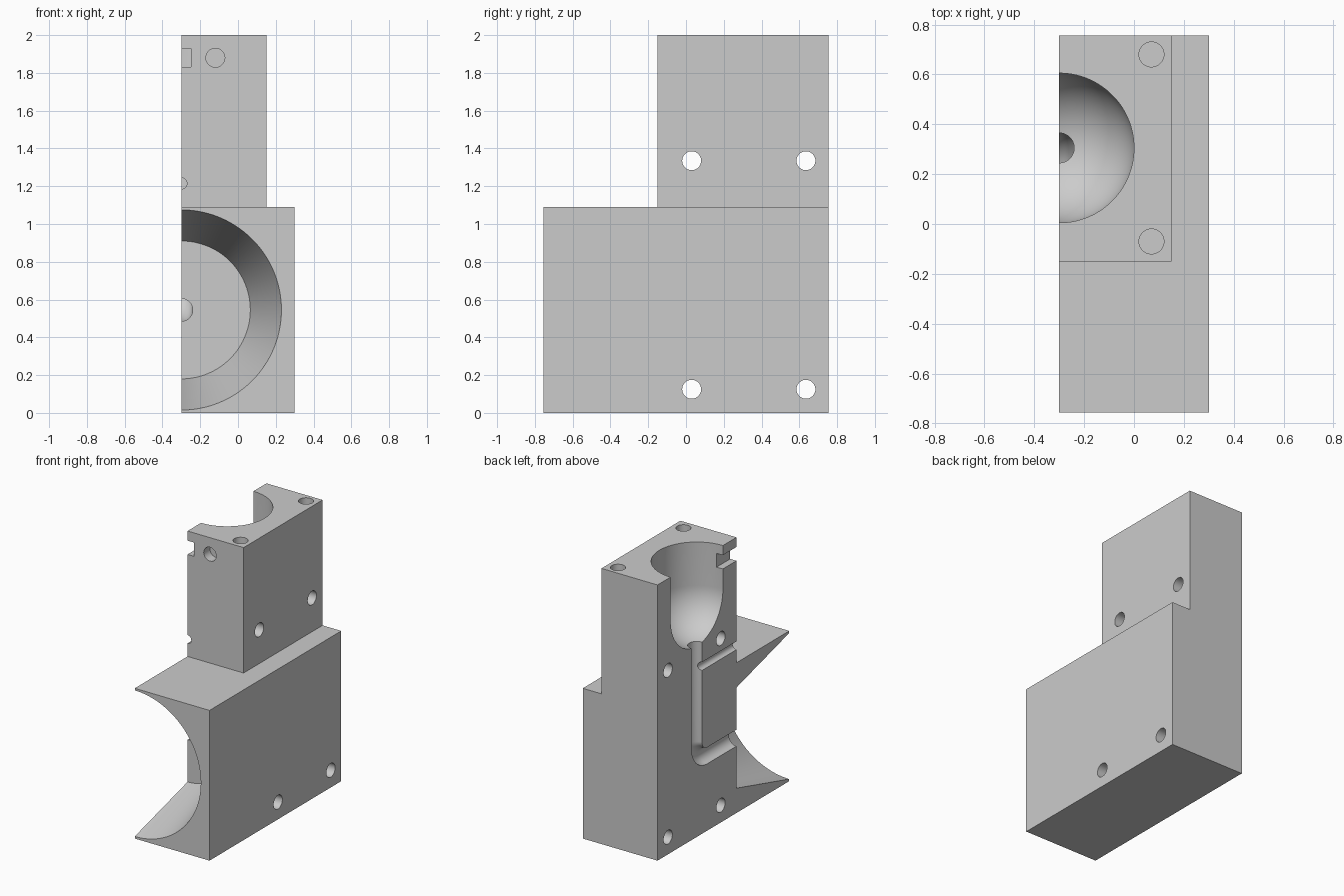
import bpy, bmesh, math
from mathutils import Vector

if "Cube" in bpy.data.objects:
    bpy.data.objects.remove(bpy.data.objects["Cube"])

SPLIT, CY, CZ = -0.3, 0.305, 0.545      # split plane x, cavity axis y, nozzle axis z
X, Y, Z = Vector((1, 0, 0)), Vector((0, 1, 0)), Vector((0, 0, 1))

grey = bpy.data.materials.new("light_grey")
grey.diffuse_color = (0.6, 0.6, 0.6, 1)
grey.use_nodes = True
grey.node_tree.nodes["Principled BSDF"].inputs["Base Color"].default_value = grey.diffuse_color


def finish(name, bm):
    bmesh.ops.recalc_face_normals(bm, faces=bm.faces)
    me = bpy.data.meshes.new(name)
    bm.to_mesh(me)
    bm.free()
    me.materials.append(grey)
    ob = bpy.data.objects.new(name, me)
    bpy.context.collection.objects.link(ob)
    return ob


def box(name, lo, hi):
    bm = bmesh.new()
    bmesh.ops.create_cube(bm, size=1)
    for v in bm.verts:
        v.co = Vector([(a + b) / 2 + c * (b - a) for a, b, c in zip(lo, hi, v.co)])
    return finish(name, bm)


def sweep(name, stations, n=64):
    """Capped tube through (centre, direction, radius) stations."""
    bm = bmesh.new()
    rings = []
    for c, t, r in stations:
        u = Y if abs(t.x) > 0.5 else X
        w = t.cross(u)
        angs = [(i + 0.5) * 2 * math.pi / n for i in range(n)]
        rings.append([bm.verts.new(Vector(c) + r * (math.cos(a) * u + math.sin(a) * w)) for a in angs])
    for a, b in zip(rings, rings[1:]):
        for i in range(n):
            j = (i + 1) % n
            bm.faces.new((a[i], a[j], b[j], b[i]))
    bm.faces.new(rings[0])
    bm.faces.new(rings[-1])
    return finish(name, bm)


def rod(name, a, b, r, r2=None, n=48):
    t = (Vector(b) - Vector(a)).normalized()
    return sweep(name, [(a, t, r), (b, t, r if r2 is None else r2)], n)


# Full block, then cut away to the stepped shape
body = box("mold_half", (SPLIT, -0.755, 0), (0.3, 0.755, 2))
cutters = [
    box("side_step", (0.15, -1, 1.09), (0.5, 1, 2.2)),
    box("front_step", (-0.5, -1, 1.09), (0.5, -0.15, 2.2)),
]

# Round-bottomed cavity
SZ, R = 1.685, 0.3
cavity = [((SPLIT, CY, 2.1), -Z, R)]
for i in range(25):
    a = math.radians(82) * i / 24
    cavity.append(((SPLIT, CY, SZ - R * math.sin(a)), -Z, R * math.cos(a)))
cutters.append(sweep("cavity", cavity, 96))

# Elbow channel from the cavity down and out to the nozzle recess
B, r = 0.12, 0.06
elbow = [((SPLIT, CY, 1.5), -Z, r)]
for i in range(17):
    a = math.pi / 2 * i / 16
    elbow.append(((SPLIT, CY - B + B * math.cos(a), CZ + B - B * math.sin(a)),
                  -Y * math.sin(a) - Z * math.cos(a), r))
elbow.append(((SPLIT, -0.25, CZ), -Y, r))
cutters.append(sweep("elbow_channel", elbow, 48))

# Conical recess in the front, small vent, notch and blind front hole
slope = (0.53 - 0.365) / 0.605
cutters += [
    rod("cone_recess", (SPLIT, -0.8, CZ), (SPLIT, -0.15, CZ), 0.365 + 0.65 * slope, 0.365, 128),
    rod("vent_channel", (SPLIT, -0.2, 1.215), (SPLIT, CY, 1.215), 0.03),
    box("notch", (-0.4, -0.3, 1.83), (-0.25, 0.12, 1.93)),
    rod("front_hole", (-0.12, -0.3, 1.88), (-0.12, -0.08, 1.88), 0.05),
]

# Blind top holes and through bolt holes
for y in (-0.07, 0.68):
    cutters.append(rod("top_hole", (0.07, y, 1.75), (0.07, y, 2.1), 0.05))
for y in (0.03, 0.635):
    for z in (0.125, 1.335):
        cutters.append(rod("bolt_hole", (-0.5, y, z), (0.5, y, z), 0.05))

# Apply every cut
bpy.context.view_layer.objects.active = body
body.select_set(True)
for c in cutters:
    m = body.modifiers.new("cut", 'BOOLEAN')
    m.operation, m.solver, m.object = 'DIFFERENCE', 'EXACT', c
    bpy.ops.object.modifier_apply(modifier=m.name)
    bpy.data.objects.remove(c)

bpy.ops.object.shade_smooth_by_angle(angle=math.radians(25))
